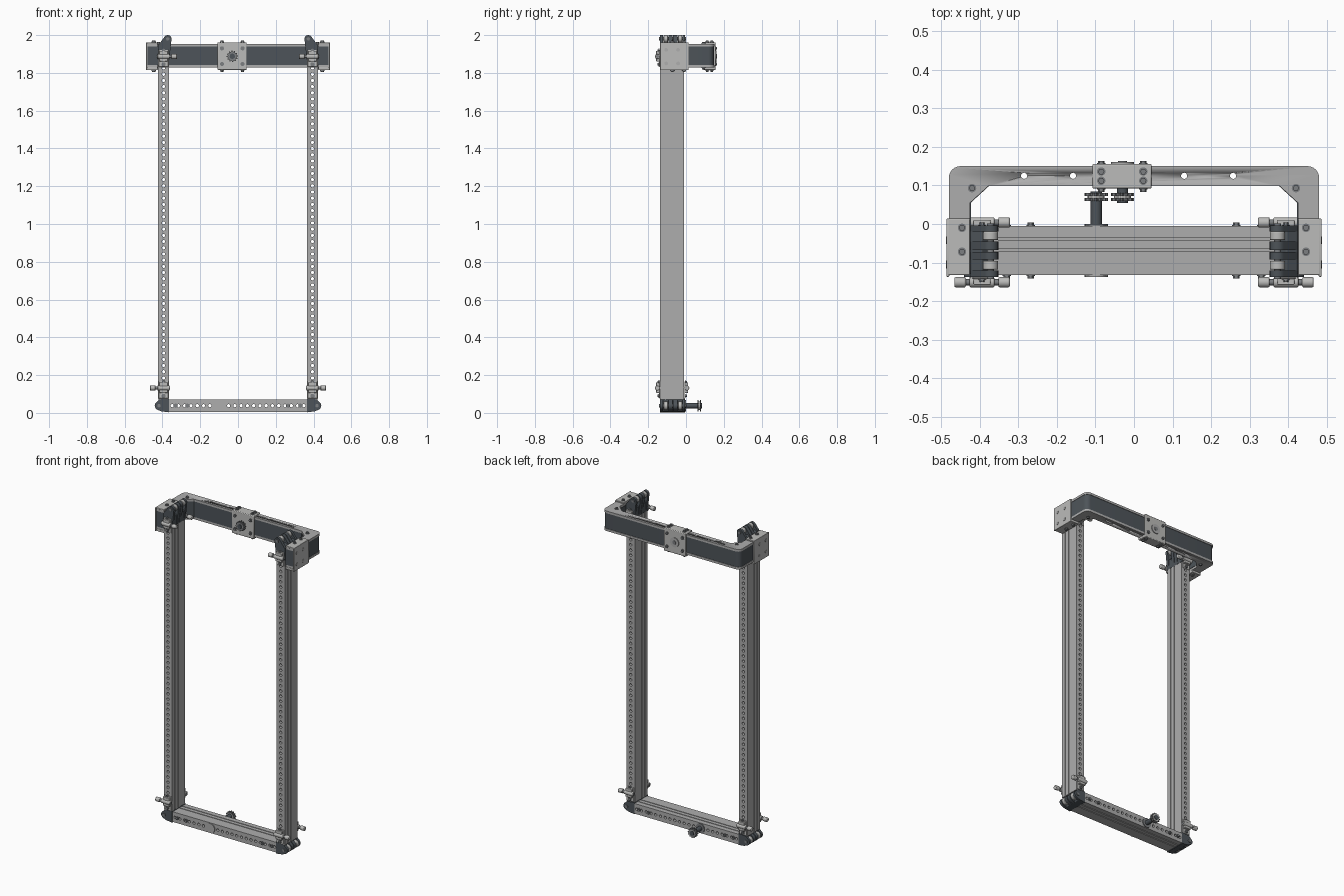
import bpy, bmesh, math
from mathutils import Vector
from mathutils.geometry import convex_hull_2d

if "Cube" in bpy.data.objects:
    bpy.data.objects.remove(bpy.data.objects["Cube"])

def material(name, c):
    m = bpy.data.materials.new(name)
    m.diffuse_color = (*c, 1)
    m.use_nodes = True
    m.node_tree.nodes["Principled BSDF"].inputs["Base Color"].default_value = m.diffuse_color
    return m

DARK = material("dark_grey", (0.075, 0.088, 0.1))
STEEL = material("steel_grey", (0.2, 0.21, 0.22))
LIGHT = material("light_grey", (0.5, 0.5, 0.49))
FRAME = material("frame_grey", (0.42, 0.42, 0.42))

def place(axis, u, v, w):
    return {'x': (w, u, v), 'y': (u, w, v), 'z': (u, v, w)}[axis]

def finish(name, bm, mat, bevel=0):
    bmesh.ops.recalc_face_normals(bm, faces=bm.faces[:])
    me = bpy.data.meshes.new(name)
    bm.to_mesh(me)
    bm.free()
    ob = bpy.data.objects.new(name, me)
    bpy.context.collection.objects.link(ob)
    if mat:
        me.materials.append(mat)
    if bevel:
        b = ob.modifiers.new("bevel", 'BEVEL')
        b.width, b.segments, b.limit_method = bevel, 2, 'ANGLE'
        b.angle_limit = math.radians(50)
    bpy.context.view_layer.objects.active = ob
    bpy.ops.object.select_all(action='DESELECT')
    ob.select_set(True)
    bpy.ops.object.shade_smooth_by_angle(angle=math.radians(35))
    return ob

def prism(name, pts, axis, lo, hi, mat=None, bevel=0):
    bm = bmesh.new()
    a = [bm.verts.new(place(axis, u, v, lo)) for u, v in pts]
    b = [bm.verts.new(place(axis, u, v, hi)) for u, v in pts]
    bm.faces.new(a)
    bm.faces.new(b)
    for i in range(len(a)):
        j = (i + 1) % len(a)
        bm.faces.new((a[i], a[j], b[j], b[i]))
    return finish(name, bm, mat, bevel)

def box(name, x0, x1, y0, y1, z0, z1, mat=None, bevel=0):
    x0, x1 = sorted((x0, x1))
    return prism(name, [(x0, y0), (x1, y0), (x1, y1), (x0, y1)], 'z', z0, z1, mat, bevel)

def ring(u, v, r, n=20):
    return [(u + r * math.cos(math.tau * i / n), v + r * math.sin(math.tau * i / n)) for i in range(n)]

def rod(name, axis, u, v, r, lo, hi, mat=None, n=20, bevel=0):
    return prism(name, ring(u, v, r, n), axis, lo, hi, mat, bevel)

def bolt(name, axis, u, v, w, d=1, r=0.011):
    rod(name + "_washer", axis, u, v, r, w - 0.001 * d, w + 0.003 * d, STEEL)
    rod(name + "_head", axis, u, v, r * 0.75, w, w + 0.009 * d, STEEL, 6)

def hull(pts):
    return [pts[i] for i in convex_hull_2d([Vector(p) for p in pts])]

def perforated(name, centres, hu, hv, sections, hole=0.0085, groove='u'):
    """Row of square cells with round holes running along y; grooved sections are narrower."""
    bm = bmesh.new()
    for y0, y1, inset in sections:
        au, av = (hu - inset, hv) if groove == 'u' else (hu, hv - inset)
        for cx, cz in centres:
            rows = []
            for y in (y0, y1):
                inner, outer = [], []
                for i in range(16):
                    c, s = math.cos(math.tau * i / 16), math.sin(math.tau * i / 16)
                    k = 1 / max(abs(c), abs(s))
                    inner.append(bm.verts.new((cx + hole * c, y, cz + hole * s)))
                    outer.append(bm.verts.new((cx + au * c * k, y, cz + av * s * k)))
                rows.append((inner, outer))
            (i0, o0), (i1, o1) = rows
            for i in range(16):
                j = (i + 1) % 16
                for q in ((i0, o0), (o0, o1), (o1, i1), (i1, i0)):
                    bm.faces.new((q[0][i], q[0][j], q[1][j], q[1][i]))
    return finish(name, bm, FRAME)

def sections(y0, y1, grooves, w=0.0025):
    out, y = [], y0
    for g in grooves:
        out += [(y, g - w, 0), (g - w, g + w, 0.005)]
        y = g + w
    return out + [(y, y1, 0)]

# Perforated posts and bottom beam
for s, side in ((-1, "left"), (1, "right")):
    pz = (1.875 - 0.07) / 55
    perforated(side + "_post", [(s * 0.394, 0.07 + pz * (i + 0.5)) for i in range(55)],
               0.029, pz / 2, sections(-0.137, -0.01, (-0.108, -0.077)))
px = 0.73 / 22
perforated("bottom_beam", [(-0.365 + px * (i + 0.5), 0.038) for i in range(22)],
           px / 2, 0.032, sections(-0.132, -0.005, (-0.067, -0.039)), groove='v')
for i, x in enumerate((-0.33, -0.268, 0.265, 0.33)):
    bolt(f"beam_front_bolt_{i}", 'y', x, 0.038, -0.132, -1)
    bolt(f"beam_back_bolt_{i}", 'y', x, 0.038, -0.005, 1)

def sprocket(name, x, z, y0, y1):
    teeth = [(x + r * math.cos(math.tau * i / 48), z + r * math.sin(math.tau * i / 48))
             for i, r in enumerate((0.03, 0.03, 0.024, 0.024) * 12)]
    prism(name + "_front_teeth", teeth, 'y', y0, y0 + 0.007, STEEL)
    rod(name + "_hub", 'y', x, z, 0.022, y0, y1, LIGHT)
    prism(name + "_back_teeth", teeth, 'y', y1 - 0.007, y1, STEEL)

# Lower axle
rod("axle_front_flange", 'y', -0.098, 0.038, 0.03, -0.138, -0.131, FRAME)
rod("axle_back_flange", 'y', -0.098, 0.038, 0.03, -0.006, 0.0, STEEL)
rod("axle", 'y', -0.098, 0.038, 0.0145, -0.005, 0.084, DARK)
sprocket("lower_sprocket", -0.098, 0.038, 0.06, 0.08)

# U-shaped top bridge outline
half = [(0.425, 0.01), (0.425, 0.055), (0.378, 0.098)]
corner = [(0.45 + 0.03 * math.cos(a), 0.12 + 0.03 * math.sin(a))
          for a in (math.radians(15 * i) for i in range(7))]
right = half[::-1] + [(0.425, -0.13), (0.48, -0.13)] + corner
right.remove((0.425, 0.01))
outline = right + [(-x, y) for x, y in reversed(right)]
inner = [(x * 0.996, y - 0.003 if y > 0.11 else y) for x, y in outline]
cutter = bmesh.new()
for x in (-0.285, -0.158, 0.13, 0.257):
    r = bmesh.ops.create_cone(cutter, cap_ends=True, segments=16, radius1=0.008, radius2=0.008, depth=0.3)
    bmesh.ops.translate(cutter, verts=r["verts"], vec=(x, 0.125, 1.89))
cut = finish("bridge_hole_cutter", cutter, None)
cut.hide_render = True
cut.hide_viewport = True
for name, pts, lo, hi, m in (("bridge_bottom_plate", outline, 1.828, 1.842, FRAME),
                             ("bridge_body", inner, 1.842, 1.94, DARK),
                             ("bridge_top_plate", outline, 1.94, 1.954, FRAME)):
    ob = prism(name, pts, 'z', lo, hi, m)
    b = ob.modifiers.new("holes", 'BOOLEAN')
    b.object, b.solver = cut, 'EXACT'

# Sliding bracket on the bridge
box("carriage_bracket", -0.108, 0.046, 0.092, 0.156, 1.815, 1.962, LIGHT, 0.004)
for i, x in enumerate((-0.085, 0.024)):
    for j, z in enumerate((1.847, 1.93)):
        bolt(f"carriage_back_bolt_{i}{j}", 'y', x, z, 0.155, 1)
        bolt(f"carriage_front_bolt_{i}{j}", 'y', x, z, 0.092, -1)
    for j, y in enumerate((0.112, 0.136)):
        bolt(f"carriage_top_bolt_{i}{j}", 'z', x, y, 1.962, 1)
        bolt(f"carriage_bottom_bolt_{i}{j}", 'z', x, y, 1.815, -1)
rod("carriage_back_disc", 'y', -0.03, 1.888, 0.03, 0.155, 0.161, FRAME)
rod("carriage_back_hub", 'y', -0.03, 1.888, 0.012, 0.16, 0.163, STEEL)
rod("carriage_axle", 'y', -0.03, 1.888, 0.014, 0.055, 0.1, DARK)
sprocket("upper_sprocket", -0.03, 1.888, 0.06, 0.08)

def lug(name, s, base, bolt_at, r):
    """Dark roller bracket: full-depth base, three lugs, two light rollers on a pin."""
    u, v = bolt_at[0] * s, bolt_at[1]
    base = [(s * a, b) for a, b in base]
    prism(name + "_base", hull(base), 'y', -0.136, -0.006, DARK, 0.003)
    arm = hull(base + ring(u, v, r))
    for i, (a, b) in enumerate(((-0.138, -0.121), (-0.092, -0.072), (-0.068, -0.046), (-0.019, -0.004))):
        prism(f"{name}_lug_{i}", arm, 'y', a, b, DARK)
    for i, y in enumerate((-0.107, -0.031)):
        rod(f"{name}_roller_{i}", 'y', u, v, r * 0.98, y - 0.011, y + 0.011, LIGHT, 24, 0.002)
    rod(name + "_pin", 'y', u, v, 0.009, -0.143, 0.001, STEEL)

def clamp(name, s, z, face, d, k):
    """Tensioner on a post face: plate, boss, cross shaft and knob on the k side (+1 outward)."""
    cx, yc = 0.394, face + d * 0.013
    x = lambda a: s * (cx + k * a)
    def ybox(n, hx, z0, z1, depth, m):
        box(n, cx * s - hx, cx * s + hx, min(face, face + d * depth), max(face, face + d * depth),
            z0, z1, m, 0.003)
    ybox(name + "_plate", 0.026, z - 0.055, z + 0.035, 0.005, LIGHT)
    ybox(name + "_boss", 0.022, z - 0.027, z + 0.03, 0.02, LIGHT)
    def xrod(n, a, b, r, m, bev=0):
        lo, hi = sorted((x(a), x(b)))
        rod(n, 'x', yc, z, r, lo, hi, m, 20, bev)
    xrod(name + "_shaft", -0.034, 0.06, 0.008, STEEL)
    xrod(name + "_collar", -0.032, 0.032, 0.0135, LIGHT, 0.003)
    xrod(name + "_knob", 0.042, 0.072, 0.0135, LIGHT, 0.004)
    bolt(name + "_lower_bolt", 'y', cx * s, z - 0.042, face + d * 0.004, d)
    bolt(name + "_upper_bolt", 'y', cx * s, z + 0.032, face + d * 0.004, d, 0.009)

for s, side in ((-1, "left"), (1, "right")):
    # Roller brackets at the post ends
    lug(side + "_top_bracket", s, [(0.424, 1.87), (0.364, 1.87), (0.364, 1.93), (0.395, 1.96), (0.424, 1.945)],
        (0.372, 1.98), 0.02)
    lug(side + "_bottom_bracket", s, [(0.364, 0.003), (0.364, 0.075), (0.415, 0.072), (0.405, 0.008)],
        (0.418, 0.038), 0.023)
    # Tensioners on the front and back of each post
    for end, z, k in (("top", 1.887, -1), ("bottom", 0.132, 1)):
        clamp(f"{side}_{end}_front_tensioner", s, z, -0.138, -1, k)
        clamp(f"{side}_{end}_back_tensioner", s, z, -0.009, 1, k)
    # Wrap-around end plates that join bridge and posts
    box(side + "_end_plate", s * 0.479, s * 0.486, -0.137, 0.014, 1.814, 1.962, LIGHT, 0.002)
    for n, z0, z1, d in (("top", 1.953, 1.962, 1), ("bottom", 1.814, 1.829, -1)):
        box(f"{side}_end_{n}_plate", s * 0.425, s * 0.482, -0.132, 0.014, z0, z1, LIGHT, 0.002)
        for i, y in enumerate((-0.01, -0.072)):
            bolt(f"{side}_end_{n}_bolt_{i}", 'z', s * 0.446, y, z1 if d > 0 else z0, d)
        bolt(f"{side}_corner_{n}_bolt", 'z', s * 0.42, 0.093, 1.954 if d > 0 else 1.828, d)
    for i, y in enumerate((-0.105, -0.042)):
        for j, z in enumerate((1.85, 1.922)):
            lo, hi = sorted((s * 0.48, s * 0.488))
            rod(f"{side}_end_rivet_{i}{j}", 'x', y, z, 0.01, lo, hi, FRAME)
